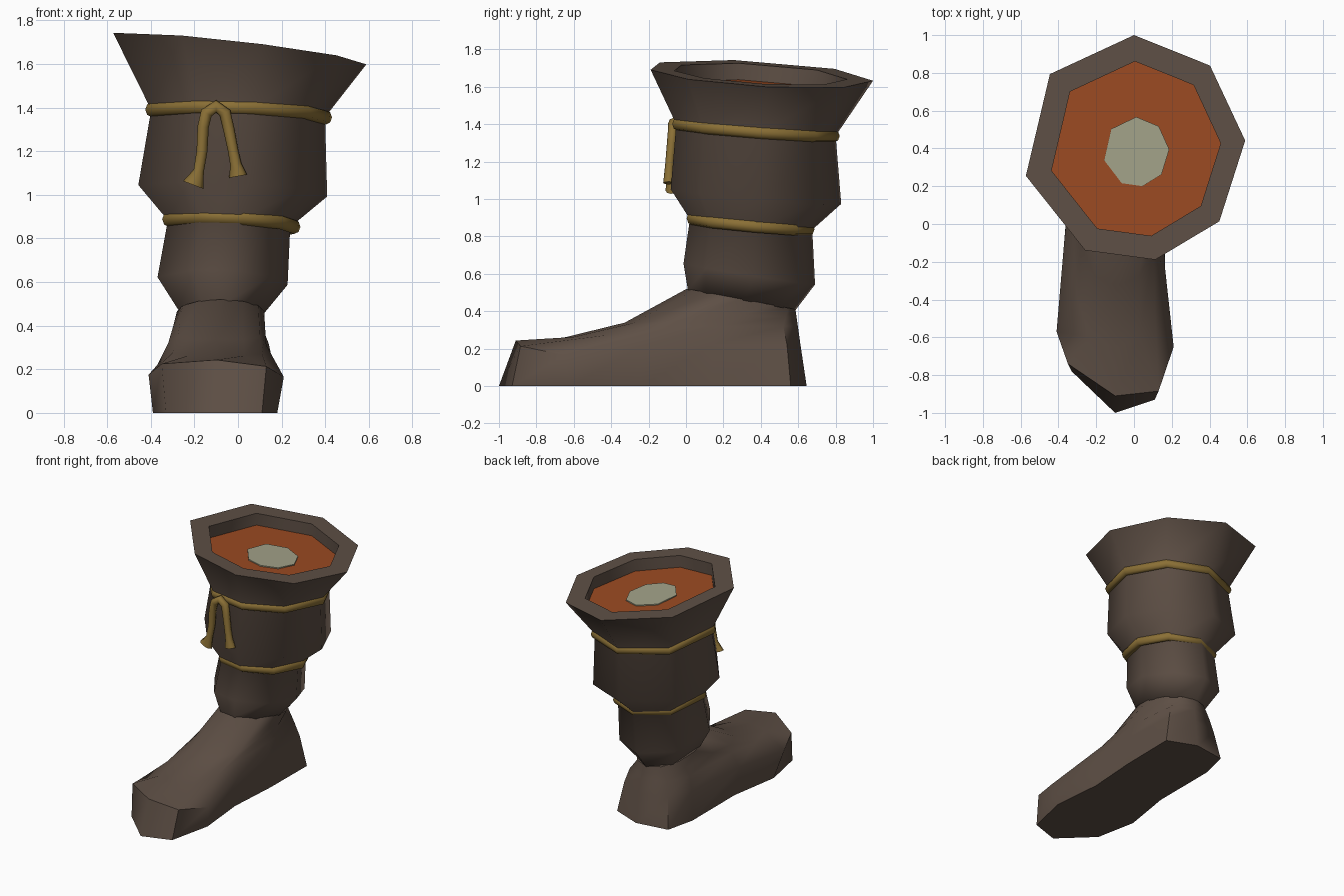
import bpy, bmesh, math
from mathutils import Vector

cube = bpy.data.objects.get("Cube")
if cube:
    bpy.data.objects.remove(cube, do_unlink=True)


def material(name, rgb):
    m = bpy.data.materials.new(name)
    m.use_nodes = True
    m.diffuse_color = (*rgb, 1)
    b = next(n for n in m.node_tree.nodes if n.type == 'BSDF_PRINCIPLED')
    b.inputs["Base Color"].default_value = (*rgb, 1)
    b.inputs["Roughness"].default_value = 0.9
    return m


LEATHER = material("brown leather", (0.112, 0.079, 0.060))
FLESH = material("rust red", (0.33, 0.070, 0.016))
BONE = material("pale bone", (0.37, 0.365, 0.25))
ROPE = material("gold rope", (0.255, 0.160, 0.036))

# Uneven octagon shared by every ring of the leg
ANGLES = [math.radians(a) for a in (90, 47, 4, -40, -79, -116, -166, 139)]


def ring(cx, cy, rx, ry, z, tx=0, ty=0, angles=ANGLES):
    """Tilted ring of points; tx and ty are the slopes along x and y."""
    return [Vector((cx + rx * math.cos(a), cy + ry * math.sin(a),
                    z + tx * rx * math.cos(a) + ty * ry * math.sin(a))) for a in angles]


def loft(name, rings, mat, cap_first=True, cap_last=True, closed=False):
    """Skin a stack of rings that have equal point counts."""
    bm = bmesh.new()
    vs = [[bm.verts.new(p) for p in r] for r in rings]
    n = len(vs[0])
    pairs = list(zip(vs, vs[1:])) + ([(vs[-1], vs[0])] if closed else [])
    for a, b in pairs:
        for i in range(n):
            j = (i + 1) % n
            bm.faces.new((a[i], a[j], b[j], b[i]))
    if cap_first and not closed:
        bm.faces.new(vs[0])
    if cap_last and not closed and len(vs) > 1:
        bm.faces.new(vs[-1][::-1])
    bmesh.ops.recalc_face_normals(bm, faces=bm.faces)
    if len(vs) == 1:
        for f in bm.faces:
            if f.normal.z < 0:
                f.normal_flip()
    me = bpy.data.meshes.new(name)
    bm.to_mesh(me)
    bm.free()
    me.materials.append(mat)
    ob = bpy.data.objects.new(name, me)
    bpy.context.collection.objects.link(ob)
    bpy.ops.object.select_all(action='DESELECT')
    ob.select_set(True)
    bpy.context.view_layer.objects.active = ob
    bpy.ops.object.shade_smooth_by_angle(angle=math.radians(58))
    return ob


# Leg: recessed cuff top, flared cuff, bulge, waist, calf, ankle
floor = ring(0.005, 0.395, 0.455, 0.466, 1.58, -0.115, -0.06)
leg = loft("boot_leg", [
    floor,
    ring(0.005, 0.395, 0.455, 0.466, 1.668, -0.115, -0.06),
    ring(0, 0.4, 0.59, 0.6, 1.668, -0.115, -0.06),
    ring(-0.005, 0.37, 0.405, 0.43, 1.37, -0.03, -0.075),
    ring(-0.03, 0.37, 0.44, 0.46, 1.015, -0.046, -0.09),
    ring(-0.045, 0.345, 0.285, 0.33, 0.865, -0.04, -0.09),
    ring(-0.075, 0.335, 0.303, 0.355, 0.60, -0.03, -0.16),
    ring(-0.08, 0.295, 0.2, 0.29, 0.46, 0, -0.19),
], LEATHER, cap_first=False)

# Cut surface inside the cuff, with the bone end as a thin plate
loft("cut_surface", [floor], FLESH)
bone = [0.012, 0.382, 0.175, 0.185]
loft("bone_end", [ring(*bone, 1.58, -0.115, -0.06),
                  ring(*bone, 1.588, -0.115, -0.06)], BONE)

# Foot: sole outline, widest line and instep line, from the toe round by +x
sole = [(-.10, -1.0, 0), (.11, -.93, 0), (.18, -.615, 0), (.145, -.24, 0),
        (.17, .14, 0), (.175, .56, 0), (-.04, .645, 0), (-.28, .61, 0),
        (-.33, .395, 0), (-.33, -.10, 0), (-.39, -.475, 0), (-.33, -.78, 0)]
side = [(-.10, -.91, .243), (.13, -.885, .213), (.21, -.65, .165), (.165, -.24, .21),
        (.155, .14, .22), (.13, .54, .22), (-.05, .612, .22), (-.25, .57, .22),
        (-.32, .39, .22), (-.37, -.10, .22), (-.41, -.57, .175), (-.35, -.74, .225)]
instep = [(-.10, -.66, .257), (.03, -.60, .262), (.11, -.42, .272), (.13, -.14, .31),
          (.14, .16, .32), (.10, .52, .32), (-.05, .598, .32), (-.23, .55, .32),
          (-.30, .385, .32), (-.32, -.08, .32), (-.30, -.40, .275), (-.23, -.60, .262)]
ankle = ring(-0.08, 0.295, 0.2, 0.29, 0.465, 0, -0.19,
             [math.radians(30 * i - 90) for i in range(12)])
sole, side, instep = ([Vector(p) for p in r] for r in (sole, side, instep))
# Hollow the top of the foot halfway between the instep line and the ankle
upper = [(a + b) / 2 for a, b in zip(instep, ankle)]
for p in upper:
    p.z -= 0.05 * min(1, max(0, (0.15 - p.y) / 0.4))
loft("boot_foot", [sole, side, instep, upper, ankle], LEATHER)


# Rope bands round the leg
def band(name, cx, cy, rx, ry, z, tx, ty):
    steps = [math.tau * k / 8 for k in range(8)]
    loft(name, [ring(cx, cy, rx + 0.03 * math.cos(t), ry + 0.03 * math.cos(t),
                     z + 0.034 * math.sin(t), tx, ty) for t in steps], ROPE, closed=True)


band("upper_rope", -0.003, 0.37, 0.405, 0.422, 1.37, -0.03, -0.075)
band("lower_rope", -0.035, 0.342, 0.292, 0.315, 0.868, -0.04, -0.09)

# Rope end looped over the upper band, flared at both tips: x, y, z, half width
path = [(-.205, -.080, 1.045, .050), (-.180, -.078, 1.11, .024), (-.165, -.072, 1.20, .025),
        (-.160, -.070, 1.31, .026), (-.145, -.068, 1.375, .028), (-.100, -.066, 1.405, .029),
        (-.060, -.068, 1.375, .028), (-.042, -.076, 1.30, .026), (-.022, -.086, 1.20, .024),
        (-.010, -.090, 1.14, .026), (.000, -.092, 1.085, .042)]
pts = [Vector(p[:3]) for p in path]
sections = []
for i, p in enumerate(pts):
    d = pts[min(i + 1, len(pts) - 1)] - pts[max(i - 1, 0)]
    across = Vector((-d.z, 0, d.x)).normalized()
    w = path[i][3]
    sections.append([p + across * w * math.cos(math.tau * k / 8)
                     + Vector((0, min(w, 0.03) * math.sin(math.tau * k / 8), 0))
                     for k in range(8)])
loft("rope_tie", sections, ROPE)
